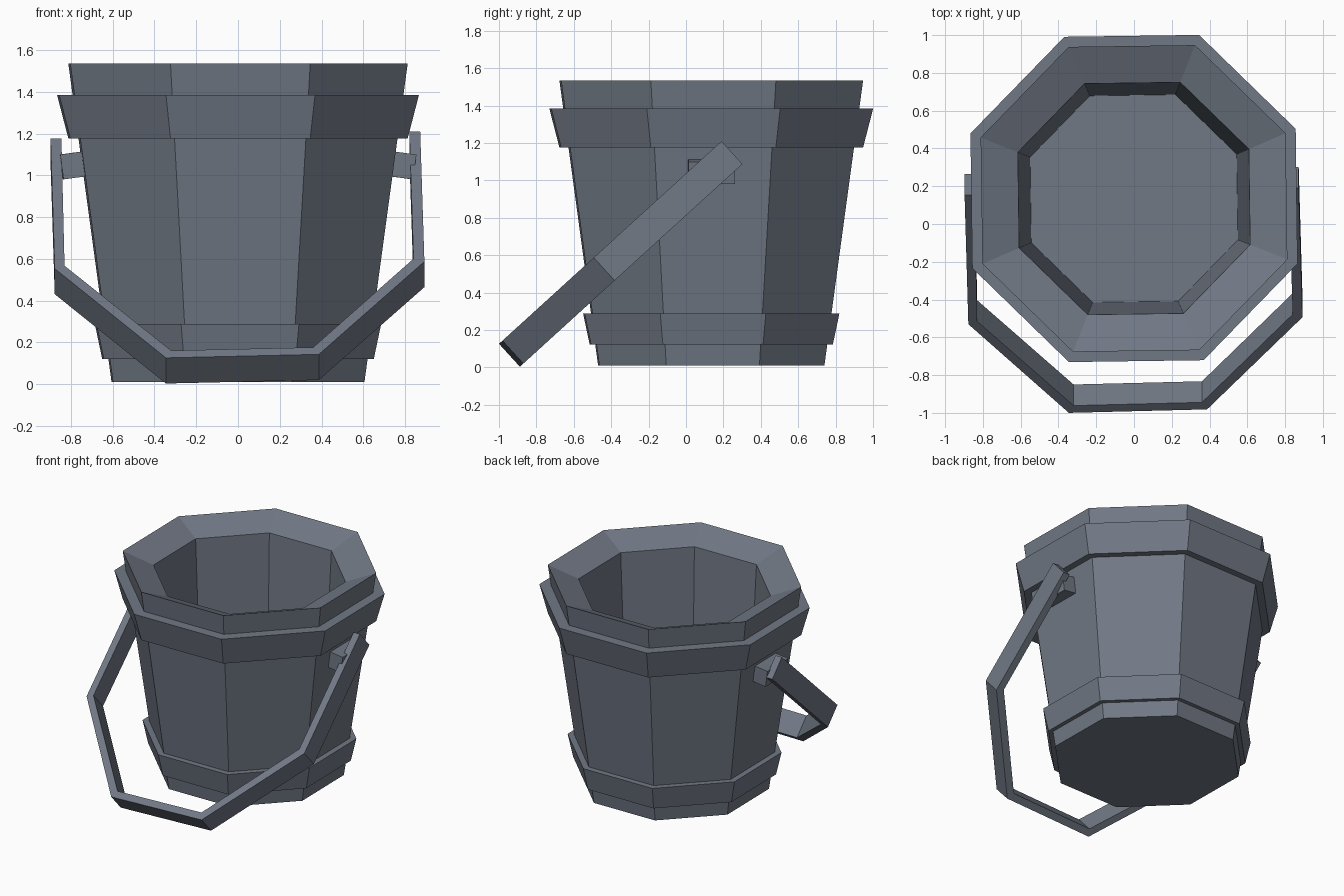
import bpy, bmesh, math
from mathutils import Vector, Matrix

if "Cube" in bpy.data.objects:
    bpy.data.objects.remove(bpy.data.objects["Cube"])

CENTER_Y = 0.135
TWIST = math.radians(0.8)
SIDES = 8
FLAT = math.cos(math.pi / SIDES - TWIST)   # half-width seen / corner radius

slate = bpy.data.materials.new("slate")
slate.diffuse_color = (0.165, 0.19, 0.235, 1)
slate.use_nodes = True
slate.node_tree.nodes["Principled BSDF"].inputs["Base Color"].default_value = slate.diffuse_color


def make(name, verts, faces):
    me = bpy.data.meshes.new(name)
    me.from_pydata([tuple(v) for v in verts], [], faces)
    me.materials.append(slate)
    bm = bmesh.new()
    bm.from_mesh(me)
    bmesh.ops.recalc_face_normals(bm, faces=bm.faces)
    bm.to_mesh(me)
    bm.free()
    ob = bpy.data.objects.new(name, me)
    bpy.context.collection.objects.link(ob)
    return ob


def lathe(name, profile, closed):
    """Octagonal turning of (half width, z); open profiles get end caps."""
    verts, faces = [], []
    for w, z in profile:
        for k in range(SIDES):
            a = TWIST + (k + 0.5) * 2 * math.pi / SIDES
            r = w / FLAT
            verts.append((r * math.cos(a), CENTER_Y + r * math.sin(a), z))
    n = len(profile)
    for i in range(n if closed else n - 1):
        j = (i + 1) % n
        for k in range(SIDES):
            m = (k + 1) % SIDES
            faces.append((i * SIDES + k, i * SIDES + m, j * SIDES + m, j * SIDES + k))
    if not closed:
        faces.append(tuple(reversed(range(SIDES))))
        faces.append(tuple(range((n - 1) * SIDES, n * SIDES)))
    return make(name, verts, faces)


# Bucket body: outer wall, sloped rim, inner wall, floor
lathe("bucket_body", [(0.605, 0.01), (0.812, 1.535), (0.615, 1.45), (0.55, 0.15)], False)

# Hoops around the body
lathe("upper_hoop", [(0.74, 1.177), (0.812, 1.177), (0.866, 1.385), (0.77, 1.385)], True)
lathe("lower_hoop", [(0.60, 0.122), (0.65, 0.122), (0.685, 0.288), (0.62, 0.288)], True)

# Handle pegs, square to the sloping wall
for side, name in ((1, "right_peg"), (-1, "left_peg")):
    rot = Matrix.Rotation(TWIST, 4, 'Z') @ Matrix.Rotation(side * math.radians(7.7), 4, 'Y')
    loc = Vector((side * 0.77, 0.137, 1.05))
    corners = [loc + rot @ Vector((x * 0.075, y * 0.125, z * 0.06))
               for x in (-1, 1) for y in (-1, 1) for z in (-1, 1)]
    make(name, corners, [(0, 1, 3, 2), (4, 6, 7, 5), (0, 4, 5, 1),
                         (2, 3, 7, 6), (0, 2, 6, 4), (1, 5, 7, 3)])

# Handle: flat bent strip lying in a tilted plane (x, distance along the arm)
outer = [(0.872, 0.0), (0.892, 0.925), (0.387, 1.585), (-0.345, 1.61), (-0.877, 0.975), (-0.897, 0.05)]
inner = [(0.82, 0.0), (0.84, 0.905), (0.36, 1.535), (-0.32, 1.558), (-0.83, 0.955), (-0.845, 0.05)]
top = Vector((0, 0.19, 1.21))
along = Vector((0, -0.739, -0.673))
width = Vector((0, 0.673, -0.739)) * 0.166
verts, faces = [], []
for (ox, os), (ix, ins) in zip(outer, inner):
    o = top + along * os + Vector((ox, 0, 0))
    i = top + along * ins + Vector((ix, 0, 0))
    verts += [o, o + width, i + width, i]
for s in range(len(outer) - 1):
    for k in range(4):
        m = (k + 1) % 4
        faces.append((s * 4 + k, s * 4 + 4 + k, s * 4 + 4 + m, s * 4 + m))
last = len(verts) - 4
faces += [(0, 1, 2, 3), (last + 3, last + 2, last + 1, last)]
make("handle", verts, faces)
